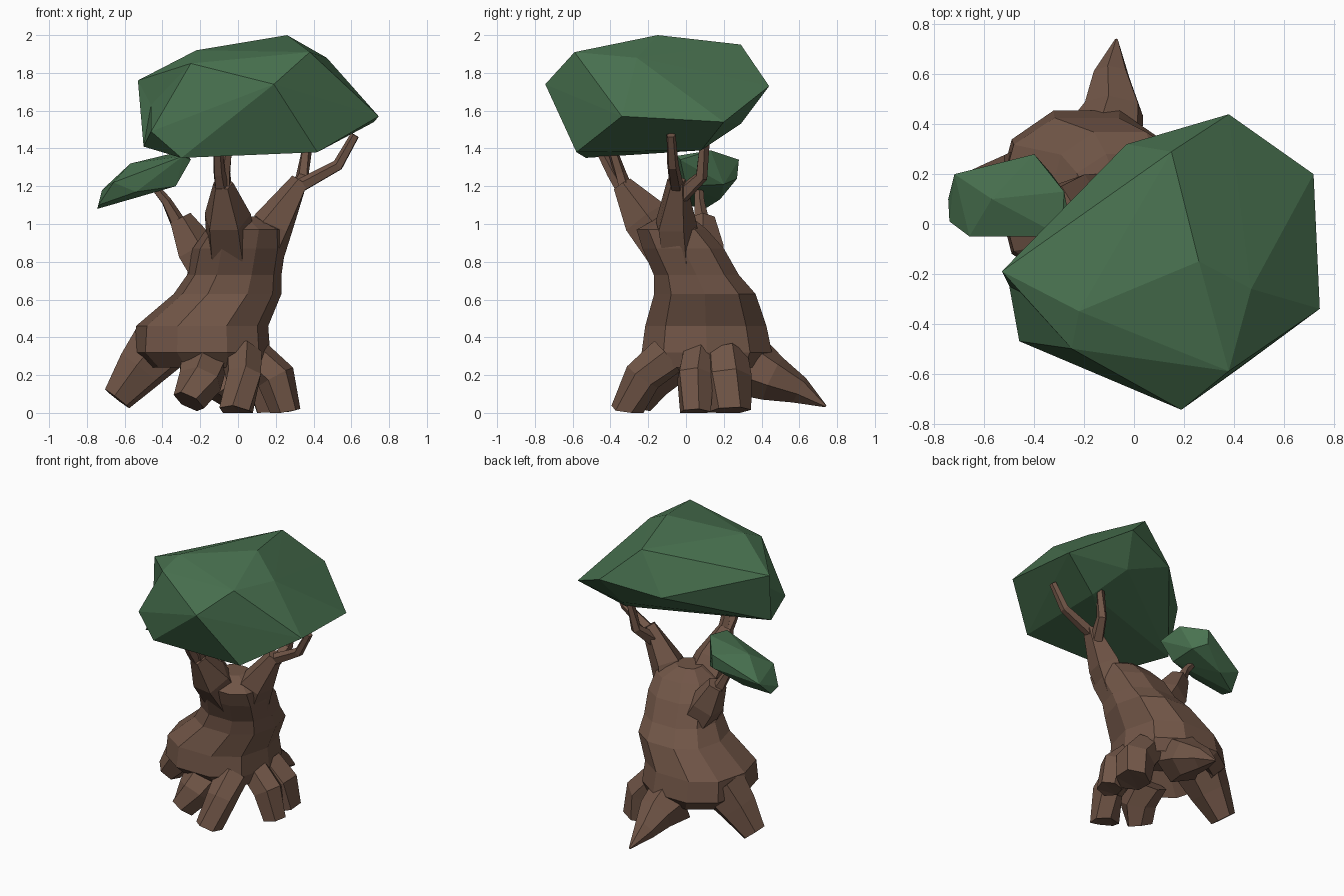
import bpy, bmesh, math
from mathutils import Vector

if "Cube" in bpy.data.objects:
    bpy.data.objects.remove(bpy.data.objects["Cube"])


def material(name, rgb):
    m = bpy.data.materials.new(name)
    m.diffuse_color = (*rgb, 1)
    m.use_nodes = True
    m.node_tree.nodes["Principled BSDF"].inputs["Base Color"].default_value = m.diffuse_color
    return m


BARK = material("bark brown", (0.165, 0.092, 0.063))
LEAF = material("leaf green", (0.066, 0.168, 0.08))


def finish(bm, name, mat):
    bmesh.ops.recalc_face_normals(bm, faces=bm.faces)
    me = bpy.data.meshes.new(name)
    bm.to_mesh(me)
    bm.free()
    me.materials.append(mat)
    ob = bpy.data.objects.new(name, me)
    bpy.context.collection.objects.link(ob)
    return ob


def loft(name, rings, mat):
    """Skin a list of equal-sized point rings and cap both ends."""
    bm = bmesh.new()
    loops = [[bm.verts.new((p[0], p[1], max(p[2], 0.0))) for p in r] for r in rings]
    n = len(loops[0])
    for a, b in zip(loops, loops[1:]):
        for i in range(n):
            j = (i + 1) % n
            bm.faces.new((a[i], a[j], b[j], b[i]))
    bm.faces.new(loops[0])
    bm.faces.new(loops[-1])
    bmesh.ops.triangulate(bm, faces=[f for f in bm.faces if len(f.verts) > 4])
    return finish(bm, name, mat)


def limb(name, path, sides=5, turn=0.3):
    """Tapered tube along (x, y, z, radius) points."""
    pts = [Vector(p[:3]) for p in path]
    rings = []
    for i, p in enumerate(path):
        d = pts[min(i + 1, len(pts) - 1)] - pts[max(i - 1, 0)]
        q = d.to_track_quat('Z', 'Y')
        rings.append([pts[i] + q @ Vector((p[3] * math.cos(turn + k * math.tau / sides),
                                           p[3] * math.sin(turn + k * math.tau / sides), 0))
                      for k in range(sides)])
    return loft(name, rings, BARK)


def clump(name, pts, dents=()):
    """Faceted foliage: hull of a few corner points, nearest edge pushed in at each dent."""
    bm = bmesh.new()
    for p in pts:
        bm.verts.new(p)
    res = bmesh.ops.convex_hull(bm, input=bm.verts)
    bmesh.ops.delete(bm, geom=[v for v in res["geom_interior"] if isinstance(v, bmesh.types.BMVert)],
                     context='VERTS')
    for d in dents:
        d = Vector(d)
        edge = min(bm.edges, key=lambda e: ((e.verts[0].co + e.verts[1].co) / 2 - d).length)
        _, v = bmesh.utils.edge_split(edge, edge.verts[0], 0.5)
        v.co = d
        bmesh.ops.connect_verts(bm, verts=[v] + [w for f in v.link_faces for w in f.verts
                                                 if w != v and not any(w in e.verts for e in v.link_edges)])
    return finish(bm, name, LEAF)


# Trunk: x min, x max, y min, y max, z; first ring is the hollow underside
sections = [
    (-0.33, 0.02, -0.07, 0.27, 0.37),
    (-0.47, 0.15, -0.18, 0.41, 0.24),
    (-0.55, 0.17, -0.25, 0.47, 0.32),
    (-0.54, 0.16, -0.23, 0.44, 0.46),
    (-0.34, 0.23, -0.18, 0.38, 0.63),
    (-0.27, 0.23, -0.18, 0.29, 0.73),
    (-0.24, 0.25, -0.24, 0.21, 0.87),
    (-0.17, 0.24, -0.27, 0.12, 0.97),
    (-0.08, 0.10, -0.14, 0.03, 1.04),
]
rings = []
for x0, x1, y0, y1, z in sections:
    ring = []
    for k in range(10):
        a = math.tau * k / 10
        c, s = math.cos(a), math.sin(a)
        sx = math.copysign(abs(c) ** 0.85, c)
        sy = math.copysign(abs(s) ** 0.85, s)
        ring.append(((x0 + x1) / 2 + (x1 - x0) / 2 * sx,
                     (y0 + y1) / 2 + (y1 - y0) / 2 * sy, z))
    rings.append(ring)
trunk = loft("trunk", rings, BARK)

# Roots
roots = {
    "root_left": [(-0.41, 0.17, 0.36, 0.17), (-0.52, 0.15, 0.23, 0.135), (-0.64, 0.14, 0.075, 0.085)],
    "root_front": [(0.02, -0.10, 0.30, 0.11), (0.03, -0.23, 0.19, 0.10), (-0.01, -0.31, 0.0, 0.095)],
    "root_front_left": [(-0.18, -0.09, 0.28, 0.14), (-0.20, -0.2, 0.17, 0.12), (-0.26, -0.25, 0.06, 0.09)],
    "root_right": [(0.09, 0.07, 0.29, 0.10), (0.20, 0.05, 0.19, 0.105), (0.25, 0.05, 0.0, 0.085)],
    "root_back_right": [(0.07, 0.21, 0.29, 0.12), (0.17, 0.22, 0.18, 0.13), (0.20, 0.23, 0.01, 0.115)],
    "root_back": [(-0.12, 0.33, 0.25, 0.17), (-0.08, 0.46, 0.18, 0.125), (-0.09, 0.6, 0.12, 0.075),
                  (-0.07, 0.74, 0.035, 0.006)],
}
parts = [limb(name, path, 6) for name, path in roots.items()]

# Boughs and the thin twigs forking from them
boughs = {
    "bough_right": [(0.09, 0.0, 0.70, 0.11), (0.19, -0.06, 1.0, 0.115), (0.33, -0.05, 1.23, 0.05)],
    "bough_front": [(-0.02, 0.03, 0.7, 0.15), (-0.06, -0.22, 1.03, 0.13), (-0.08, -0.34, 1.21, 0.055)],
    "bough_left": [(-0.10, 0.09, 0.66, 0.12), (-0.23, 0.09, 0.87, 0.115), (-0.31, 0.09, 1.03, 0.065)],
    "twig_right_outer": [(0.31, -0.05, 1.19, 0.04), (0.53, -0.07, 1.31, 0.032), (0.62, -0.08, 1.47, 0.025)],
    "twig_right_inner": [(0.28, -0.05, 1.13, 0.05), (0.34, 0.08, 1.25, 0.035), (0.37, 0.1, 1.43, 0.027)],
    "twig_front_a": [(-0.08, -0.31, 1.15, 0.045), (-0.10, -0.39, 1.27, 0.033), (-0.11, -0.47, 1.42, 0.025)],
    "twig_front_b": [(-0.07, -0.31, 1.15, 0.045), (-0.07, -0.35, 1.27, 0.033), (-0.05, -0.40, 1.42, 0.025)],
    "twig_left": [(-0.31, 0.085, 0.99, 0.045), (-0.38, 0.07, 1.12, 0.028), (-0.47, 0.07, 1.23, 0.02)],
}
parts += [limb(name, path) for name, path in boughs.items()]

# Merge roots and boughs into one continuous trunk skin
for p in parts:
    mod = trunk.modifiers.new("join " + p.name, 'BOOLEAN')
    mod.operation = 'UNION'
    mod.solver = 'EXACT'
    mod.object = p
bpy.context.view_layer.update()
merged = bpy.data.meshes.new_from_object(trunk.evaluated_get(bpy.context.evaluated_depsgraph_get()))
trunk.modifiers.clear()
trunk.data = merged
for p in parts:
    bpy.data.objects.remove(p)

# Foliage
clump("large_canopy", [
    (-0.53, -0.19, 1.76), (-0.22, -0.35, 1.92), (0.26, -0.15, 2.0), (0.38, -0.59, 1.91),
    (0.47, -0.26, 1.88), (0.15, 0.29, 1.95), (0.38, 0.44, 1.73), (0.72, 0.20, 1.54),
    (0.745, -0.34, 1.57), (0.19, -0.745, 1.74), (-0.03, 0.32, 1.66), (-0.46, -0.47, 1.49),
    (-0.25, -0.5, 1.85), (-0.50, -0.25, 1.41), (-0.30, -0.53, 1.35), (0.42, -0.58, 1.38),
    (0.42, 0.08, 1.39), (0.3, 0.29, 1.53)], dents=[(-0.46, -0.27, 1.63)])
clump("small_canopy", [
    (-0.745, 0.10, 1.08), (-0.74, 0.01, 1.10), (-0.72, 0.20, 1.18), (-0.66, -0.05, 1.22),
    (-0.57, 0.10, 1.32), (-0.40, 0.28, 1.34), (-0.40, 0.27, 1.24), (-0.28, 0.13, 1.39),
    (-0.25, -0.03, 1.34), (-0.29, -0.05, 1.36), (-0.33, 0.0, 1.20), (-0.33, 0.20, 1.21),
    (-0.54, 0.10, 1.15), (-0.54, -0.04, 1.17), (-0.58, 0.18, 1.13)])
